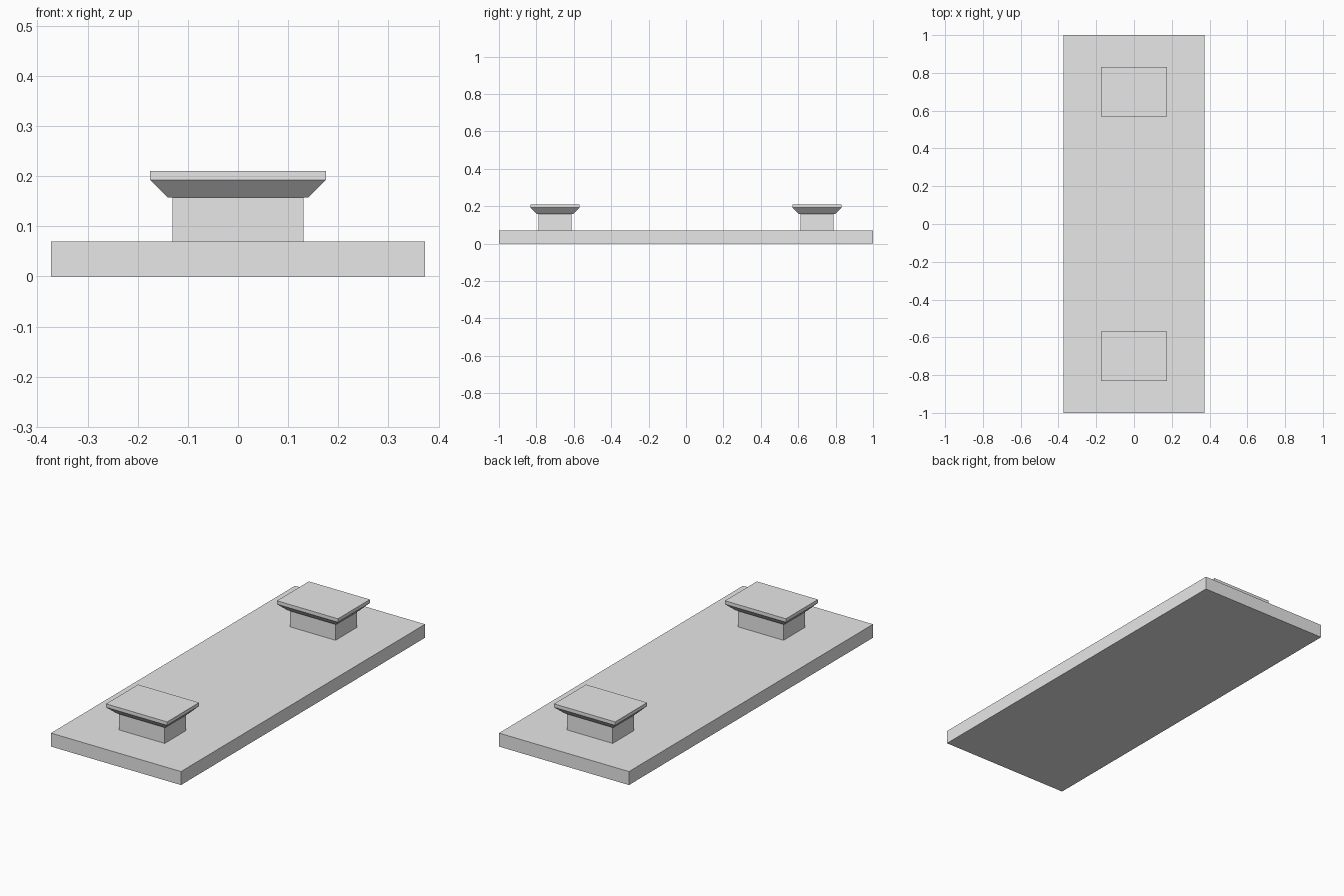
import bpy
import bmesh

cube = bpy.data.objects.get("Cube")
if cube:
    bpy.data.objects.remove(cube, do_unlink=True)

grey = bpy.data.materials.new("light_grey")
grey.use_nodes = True
grey.diffuse_color = (0.8, 0.8, 0.8, 1)
grey.node_tree.nodes["Principled BSDF"].inputs["Base Color"].default_value = grey.diffuse_color


def stacked_block(name, rings, y=0.0):
    """Closed solid through rectangular rings of (half x, half y, z)."""
    bm = bmesh.new()
    loops = [[bm.verts.new((sx * hx, sy * hy, z))
              for sx, sy in ((-1, -1), (1, -1), (1, 1), (-1, 1))]
             for hx, hy, z in rings]
    bm.faces.new(loops[0][::-1])
    bm.faces.new(loops[-1])
    for low, high in zip(loops, loops[1:]):
        for i in range(4):
            j = (i + 1) % 4
            bm.faces.new((low[i], low[j], high[j], high[i]))
    mesh = bpy.data.meshes.new(name)
    bm.to_mesh(mesh)
    bm.free()
    mesh.materials.append(grey)
    obj = bpy.data.objects.new(name, mesh)
    obj.location.y = y
    bpy.context.collection.objects.link(obj)
    return obj


# Base slab
stacked_block("base_plate", [(0.373, 1.0, 0), (0.373, 1.0, 0.07)])

# Matching pedestals with flared caps at both ends
for side, y in (("front", -0.70), ("back", 0.70)):
    stacked_block(side + "_post", [(0.131, 0.0875, 0.07), (0.131, 0.0875, 0.157)], y)
    stacked_block(side + "_cap", [(0.14, 0.096, 0.157),
                                  (0.175, 0.131, 0.192),
                                  (0.175, 0.131, 0.21)], y)
